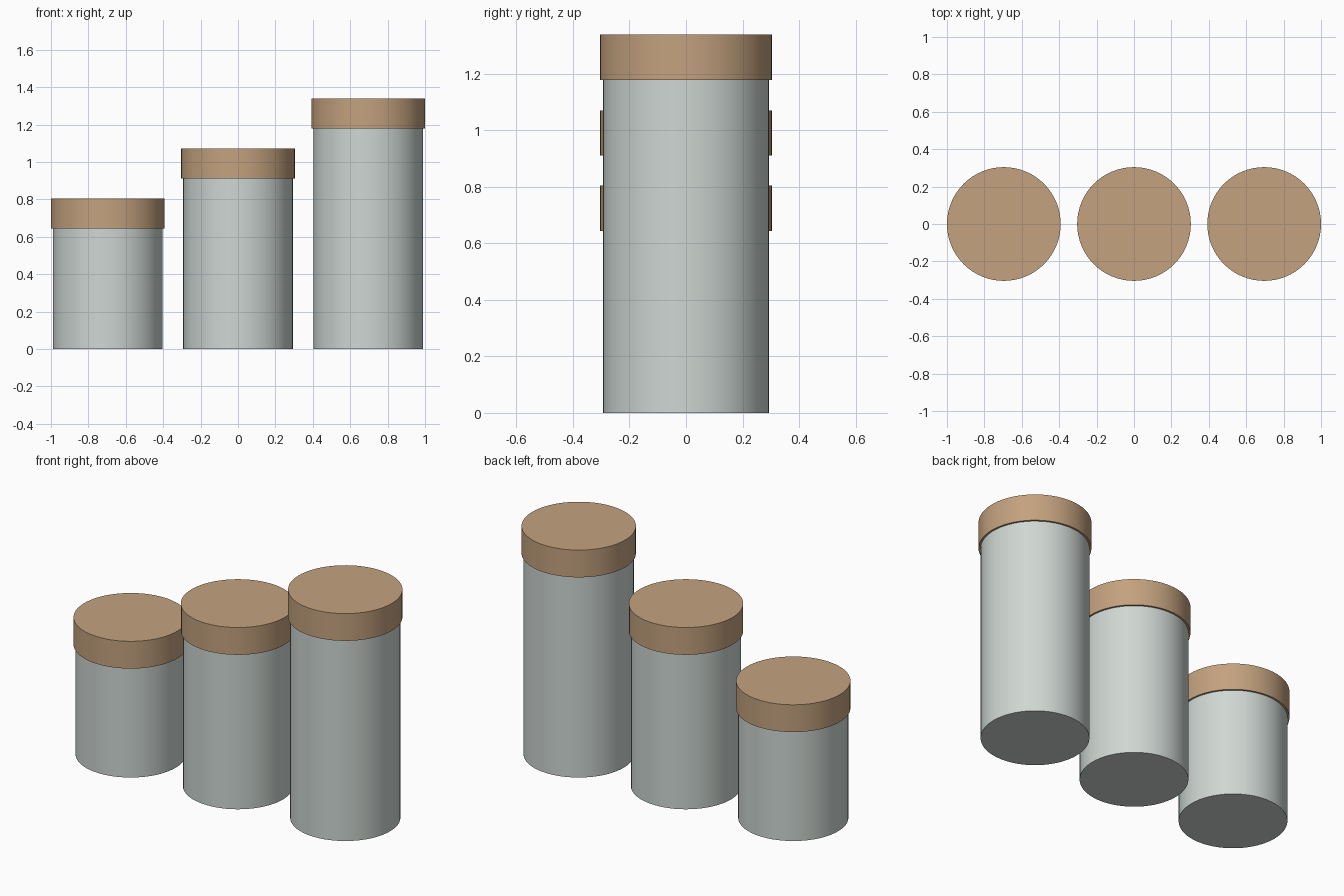
import bpy
import math

cube = bpy.data.objects.get("Cube")
if cube:
    bpy.data.objects.remove(cube, do_unlink=True)


def material(name, rgb):
    mat = bpy.data.materials.new(name)
    mat.use_nodes = True
    color = (*rgb, 1)
    mat.diffuse_color = color
    mat.node_tree.nodes["Principled BSDF"].inputs["Base Color"].default_value = color
    return mat


def cylinder(name, x, bottom, top, radius, mat):
    bpy.ops.mesh.primitive_cylinder_add(
        vertices=64, radius=radius, depth=top - bottom,
        location=(x, 0, (bottom + top) / 2))
    obj = bpy.context.object
    obj.name = name
    obj.data.materials.append(mat)
    bpy.ops.object.shade_smooth_by_angle(angle=math.radians(30))
    return obj


glass = material("pale grey glass", (0.62, 0.68, 0.65))
wood = material("light wood", (0.55, 0.36, 0.21))

LID_HEIGHT = 0.16
LID_RADIUS = 0.304
BODY_RADIUS = 0.293
SPACING = 0.696

# Three canisters rising in height, each a body with an overhanging lid
for name, x, height in (("short", -SPACING, 0.804),
                        ("medium", 0, 1.071),
                        ("tall", SPACING, 1.339)):
    seam = height - LID_HEIGHT
    cylinder(name + "_jar_body", x, 0, seam, BODY_RADIUS, glass)
    cylinder(name + "_jar_lid", x, seam, height, LID_RADIUS, wood)
